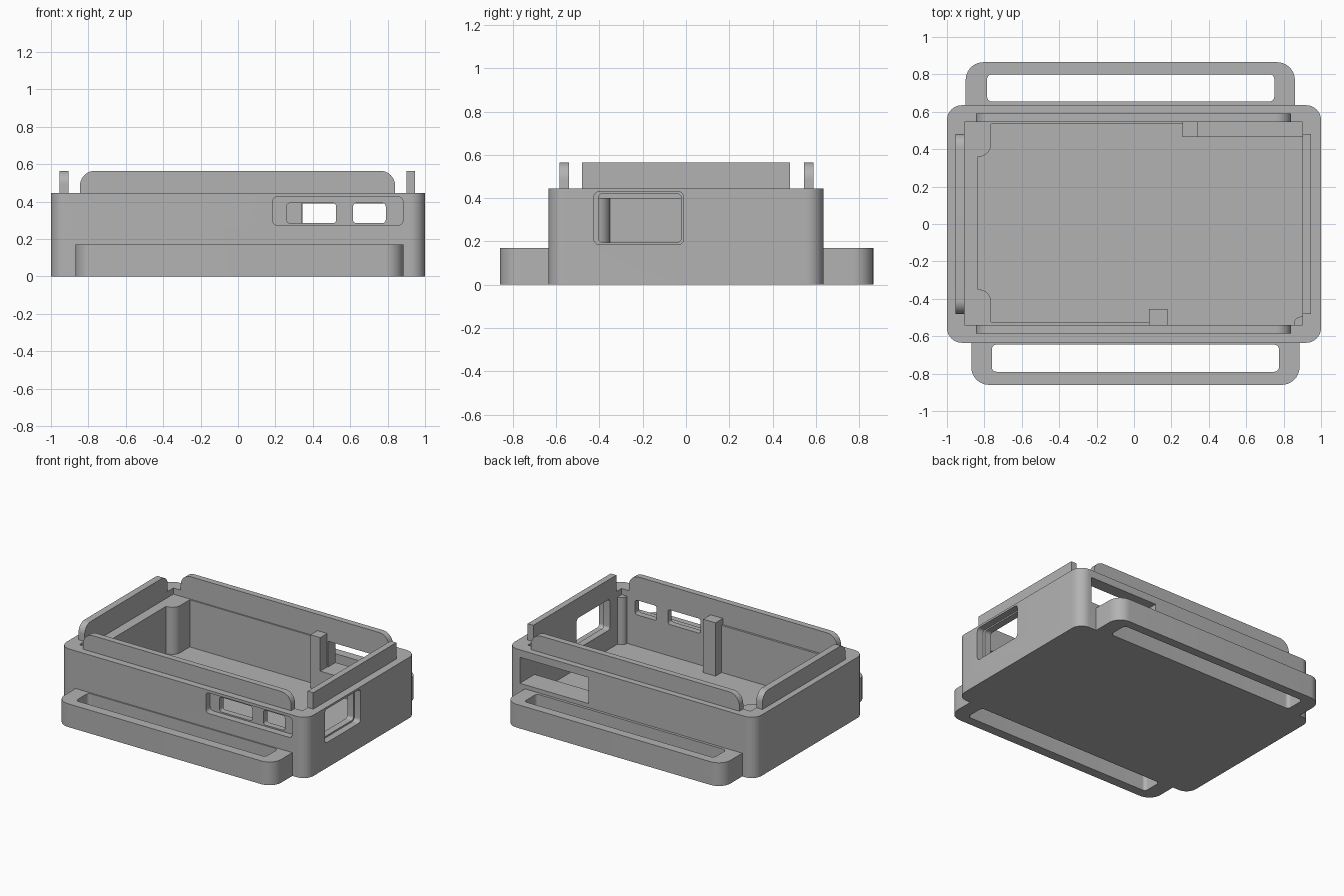
import bpy
import math

old = bpy.data.objects.get("Cube")
if old:
    bpy.data.objects.remove(old, do_unlink=True)

# Single grey plastic
GREY = (0.45, 0.45, 0.45, 1.0)
plastic = bpy.data.materials.new("grey_plastic")
plastic.diffuse_color = GREY
plastic.use_nodes = True
plastic.node_tree.nodes["Principled BSDF"].inputs["Base Color"].default_value = GREY


def outline(u0, u1, v0, v1, radii, steps=10):
    """Rectangle with one radius per corner, from the low corner anticlockwise."""
    corners = [(u0, v0, 1, 1), (u1, v0, -1, 1), (u1, v1, -1, -1), (u0, v1, 1, -1)]
    points = []
    for i, ((u, v, su, sv), r) in enumerate(zip(corners, radii)):
        if r == 0:
            points.append((u, v))
            continue
        for k in range(steps + 1):
            a = math.pi + (i + k / steps) * math.pi / 2
            points.append((u + su * r + r * math.cos(a), v + sv * r + r * math.sin(a)))
    return points


def block(name, x, y, z, axis="z", radii=0):
    """Box with corners rounded around the given axis."""
    if not isinstance(radii, tuple):
        radii = (radii,) * 4
    place = {
        "x": (y, z, x, lambda u, v, w: (w, u, v)),
        "y": (z, x, y, lambda u, v, w: (v, w, u)),
        "z": (x, y, z, lambda u, v, w: (u, v, w)),
    }
    us, vs, ws, to_world = place[axis]
    ring = outline(*us, *vs, radii)
    n = len(ring)
    verts = [to_world(u, v, w) for w in ws for u, v in ring]
    faces = [tuple(reversed(range(n))), tuple(range(n, 2 * n))]
    faces += [(i, (i + 1) % n, n + (i + 1) % n, n + i) for i in range(n)]
    mesh = bpy.data.meshes.new(name)
    mesh.from_pydata(verts, [], faces)
    mesh.materials.append(plastic)
    obj = bpy.data.objects.new(name, mesh)
    bpy.context.collection.objects.link(obj)
    return obj


def activate(obj):
    bpy.ops.object.select_all(action="DESELECT")
    obj.select_set(True)
    bpy.context.view_layer.objects.active = obj


def cut(target, *args, **kwargs):
    """Subtract a rounded block from the target."""
    cutter = block("cutter", *args, **kwargs)
    mod = target.modifiers.new("cut", "BOOLEAN")
    mod.operation = "DIFFERENCE"
    mod.solver = "EXACT"
    mod.object = cutter
    activate(target)
    bpy.ops.object.modifier_apply(modifier=mod.name)
    bpy.data.objects.remove(cutter, do_unlink=True)


FLOOR, RIM, LIP_TOP = 0.055, 0.445, 0.565
parts = []

# Main tray
body = block("case_body", (-1, 1), (-0.635, 0.635), (0, RIM), radii=0.08)
cut(body, (-0.905, 0.9), (-0.54, 0.545), (FLOOR, 0.6))
# Front port recess and its two openings
cut(body, (0.185, 0.882), (-0.7, -0.585), (0.275, 0.425), axis="y", radii=0.025)
cut(body, (0.26, 0.525), (-0.7, -0.5), (0.285, 0.392), axis="y", radii=0.018)
cut(body, (0.615, 0.79), (-0.7, -0.5), (0.285, 0.392), axis="y", radii=0.018)
# Side port recess and opening
cut(body, (0.95, 1.1), (-0.425, -0.012), (0.185, 0.43), axis="x", radii=0.025)
cut(body, (0.8, 1.1), (-0.405, -0.022), (0.196, 0.42), axis="x", radii=0.02)
# Back opening
cut(body, (0.345, 0.9), (0.5, 0.7), (0.2, 0.39))
parts.append(body)

# Strap handles with long slots
front_handle = block("front_handle", (-0.87, 0.885), (-0.86, -0.6), (0, 0.17),
                     radii=(0.095, 0.095, 0, 0))
cut(front_handle, (-0.76, 0.775), (-0.79, -0.645), (-0.1, 0.3), radii=0.025)
back_handle = block("back_handle", (-0.9, 0.86), (0.6, 0.865), (0, 0.17),
                    radii=(0, 0, 0.095, 0.095))
cut(back_handle, (-0.785, 0.75), (0.655, 0.8), (-0.1, 0.3), radii=0.025)
parts += [front_handle, back_handle]

# Raised lips around the rim
lip_z = (RIM - 0.02, LIP_TOP)
for name, ys in (("front_lip", (-0.585, -0.54)), ("back_lip", (0.545, 0.59))):
    parts.append(block(name, (-0.845, 0.84), ys, lip_z, axis="y", radii=(0, 0.08, 0.08, 0)))
parts.append(block("right_lip", (-0.955, -0.905), (-0.48, 0.48), lip_z, axis="x",
                   radii=(0, 0, 0.07, 0.07)))
parts.append(block("left_lip", (0.9, 0.945), (-0.48, 0.48), lip_z, axis="x"))

# Inner support shelf, corner pillars and thin wall ribs
inner = (FLOOR - 0.01, 0.4)
parts.append(block("end_shelf", (-0.91, -0.835), (-0.4, 0.4), inner))
parts.append(block("back_pillar", (-0.91, -0.765), (0.36, 0.55), inner, radii=(0, 0.065, 0, 0)))
parts.append(block("front_pillar", (-0.91, -0.765), (-0.545, -0.35), inner, radii=(0, 0, 0.065, 0)))
parts.append(block("corner_peg", (0.855, 0.905), (-0.545, -0.495), inner, radii=(0, 0, 0, 0.04)))
parts.append(block("front_rib", (-0.77, 0.09), (-0.545, -0.525), inner))
parts.append(block("back_rib", (-0.77, 0.27), (0.535, 0.55), inner))

# Board posts and the ledge under the back opening
parts.append(block("front_post", (0.08, 0.18), (-0.545, -0.455), (FLOOR - 0.01, RIM)))
parts.append(block("back_post", (0.26, 0.34), (0.465, 0.55), (FLOOR - 0.01, RIM)))
parts.append(block("back_ledge", (0.34, 0.9), (0.465, 0.55), (FLOOR - 0.01, 0.2)))

for part in parts:
    activate(part)
    bpy.ops.object.shade_smooth_by_angle(angle=math.radians(30))
